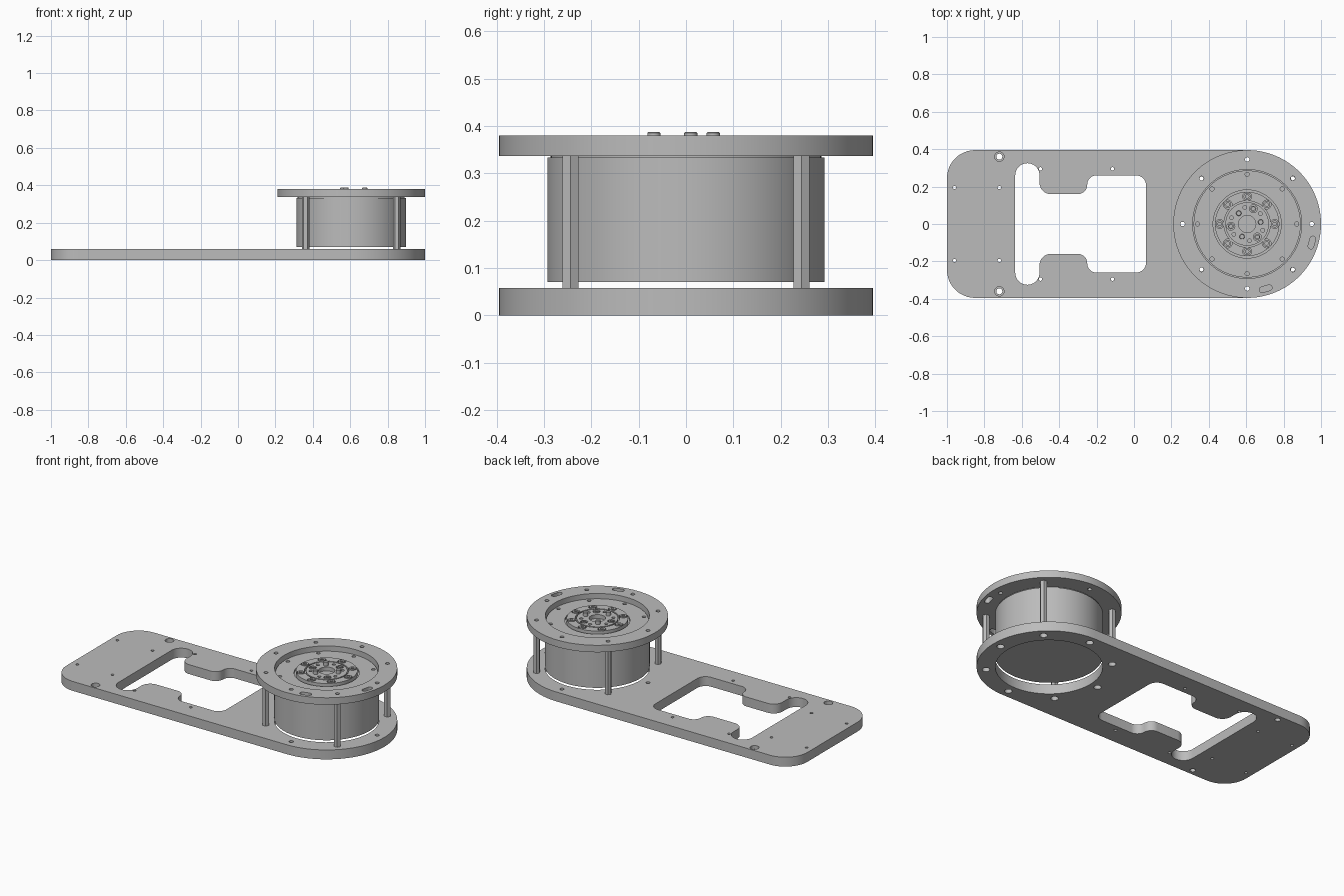
import bpy, bmesh
from math import sin, cos, pi, radians
from mathutils import Matrix

cube = bpy.data.objects.get("Cube")
if cube:
    bpy.data.objects.remove(cube)

grey = bpy.data.materials.new("machined grey")
grey.use_nodes = True
COLOUR = (0.5, 0.5, 0.5, 1)
grey.diffuse_color = COLOUR
grey.node_tree.nodes["Principled BSDF"].inputs["Base Color"].default_value = COLOUR

CX = 0.605       # drive axis
R = 0.395        # ring and plate end radius
BODY = 0.293     # motor radius
BASE_TOP, RING_LOW, RING_TOP = 0.058, 0.337, 0.38
FACE, HUB = 0.35, 0.364


def arc(x, y, r, a0, a1, n=12):
    return [(x + r * cos(radians(a0 + (a1 - a0) * i / n)),
             y + r * sin(radians(a0 + (a1 - a0) * i / n))) for i in range(n + 1)]


def circle(x, y, r, n=24):
    return arc(x, y, r, 0, 360, n)[:-1]


def polar(r, count, start=0):
    """Points spaced evenly around the drive axis."""
    return [(CX + r * cos(radians(start) + 2 * pi * i / count),
             r * sin(radians(start) + 2 * pi * i / count)) for i in range(count)]


def finish(name, mesh):
    mesh.materials.clear()
    mesh.materials.append(grey)
    obj = bpy.data.objects.new(name, mesh)
    bpy.context.collection.objects.link(obj)
    bpy.ops.object.select_all(action="DESELECT")
    obj.select_set(True)
    bpy.context.view_layer.objects.active = obj
    bpy.ops.object.shade_smooth_by_angle(angle=radians(30))
    return obj


def plate(name, loops, z0, z1):
    """Extrude an outline; further loops become through holes."""
    curve = bpy.data.curves.new(name, "CURVE")
    curve.dimensions, curve.fill_mode = "2D", "BOTH"
    curve.extrude = (z1 - z0) / 2
    for loop in loops:
        spline = curve.splines.new("POLY")
        spline.points.add(len(loop) - 1)
        for p, (x, y) in zip(spline.points, loop):
            p.co = (x, y, 0, 1)
        spline.use_cyclic_u = True
    temp = bpy.data.objects.new(name + "_outline", curve)
    bpy.context.collection.objects.link(temp)
    graph = bpy.context.evaluated_depsgraph_get()
    mesh = bpy.data.meshes.new_from_object(temp.evaluated_get(graph))
    bpy.data.objects.remove(temp)
    bm = bmesh.new()
    bm.from_mesh(mesh)
    bmesh.ops.remove_doubles(bm, verts=bm.verts, dist=1e-5)
    bmesh.ops.recalc_face_normals(bm, faces=bm.faces)
    bmesh.ops.translate(bm, verts=bm.verts, vec=(0, 0, (z0 + z1) / 2))
    bm.to_mesh(mesh)
    bm.free()
    return finish(name, mesh)


def lathe(name, profile, x, y, steps):
    """Revolve (radius, height) points about a vertical axis."""
    bm = bmesh.new()
    verts = [bm.verts.new((r, 0, z)) for r, z in profile]
    edges = [bm.edges.new(pair) for pair in zip(verts, verts[1:])]
    bmesh.ops.spin(bm, geom=verts + edges, axis=(0, 0, 1), cent=(0, 0, 0),
                   angle=2 * pi, steps=steps)
    bmesh.ops.remove_doubles(bm, verts=bm.verts, dist=1e-5)
    bmesh.ops.recalc_face_normals(bm, faces=bm.faces)
    bmesh.ops.translate(bm, verts=bm.verts, vec=(x, y, 0))
    mesh = bpy.data.meshes.new(name)
    bm.to_mesh(mesh)
    bm.free()
    return finish(name, mesh)


def drill(obj, holes):
    """Cut blind holes given as (points, radius, bottom, top)."""
    bm = bmesh.new()
    for points, r, z0, z1 in holes:
        for x, y in points:
            bmesh.ops.create_cone(bm, cap_ends=True, segments=20, radius1=r, radius2=r,
                                  depth=z1 - z0,
                                  matrix=Matrix.Translation((x, y, (z0 + z1) / 2)))
    mesh = bpy.data.meshes.new("drill")
    bm.to_mesh(mesh)
    bm.free()
    cutter = bpy.data.objects.new("drill", mesh)
    bpy.context.collection.objects.link(cutter)
    mod = obj.modifiers.new("drill", "BOOLEAN")
    mod.operation, mod.solver, mod.object = "DIFFERENCE", "EXACT", cutter
    bpy.context.view_layer.objects.active = obj
    # the bore must be evaluated before any shading modifier
    bpy.ops.object.modifier_move_to_index(modifier=mod.name, index=0)
    bpy.ops.object.modifier_apply(modifier=mod.name)
    bpy.data.objects.remove(cutter)
    obj.data.materials.clear()
    obj.data.materials.append(grey)


# Base plate: rounded tail, half-round drive end, shaped window and screw holes
outline = (arc(CX, 0, R, -90, 90, 48) + arc(-0.85, R - 0.15, 0.15, 90, 180)
           + arc(-0.85, 0.15 - R, 0.15, 180, 270))
half = (arc(0.01, 0.205, 0.055, 0, 90) + arc(-0.2, 0.21, 0.05, 90, 180)
        + arc(-0.3, 0.21, 0.05, 0, -90) + arc(-0.445, 0.22, 0.06, 270, 180)
        + arc(-0.57, 0.26, 0.065, 0, 180, 20))
window = half + [(x, -y) for x, y in reversed(half)]
small = [(x, s * y) for s in (1, -1)
         for x, y in ((-0.96, 0.195), (-0.72, 0.195), (-0.5, 0.295), (-0.115, 0.295))]
large = [(-0.72, 0.36), (-0.72, -0.36)]
bolts = polar(0.345, 8)
base = plate("base_plate",
             [outline, window, circle(CX, 0, BODY, 96)]
             + [circle(x, y, 0.009, 16) for x, y in small]
             + [circle(x, y, 0.016) for x, y in large]
             + [circle(x, y, 0.012, 20) for x, y in bolts], 0, BASE_TOP)
drill(base, [(large, 0.025, 0.035, 0.1), (bolts, 0.021, -0.05, 0.025)])


# Top ring with bolt holes and two tangential slots
def slot(angle, r=0.36, length=0.02, w=0.015):
    shape = arc(0, length, w, 0, 180, 8) + arc(0, -length, w, 180, 360, 8)
    c, s = cos(radians(angle)), sin(radians(angle))
    return [(CX + c * (r + x) - s * y, s * (r + x) + c * y) for x, y in shape]


plate("top_ring", [circle(CX, 0, R, 96), circle(CX, 0, BODY - 0.002, 96),
                   slot(-16), slot(-74)]
      + [circle(x, y, 0.012, 20) for x, y in bolts], RING_LOW, RING_TOP)

# Hollow hexagonal standoffs
for i, (x, y) in enumerate(polar(0.345, 4, 45)):
    plate(f"standoff_{i + 1}", [circle(x, y, 0.02, 6), circle(x, y, 0.011, 16)],
          BASE_TOP, RING_LOW)

# Motor body with a stepped face, bearing groove and raised hub
motor = lathe("motor_body", [
    (0, 0.07), (BODY, 0.07), (BODY, 0.333), (0.286, 0.333), (0.286, FACE),
    (0.182, FACE), (0.182, FACE - 0.012), (0.172, FACE - 0.012), (0.172, HUB),
    (0.124, HUB), (0.124, FACE - 0.005), (0.116, FACE - 0.005), (0.116, HUB),
    (0.046, HUB), (0.046, FACE - 0.01), (0, FACE - 0.01)], CX, 0, 96)
outer = polar(0.147, 8)
inner = polar(0.088, 3, 68)
drill(motor, [(polar(0.265, 8), 0.011, 0.32, 0.4),
              (outer, 0.0235, FACE, 0.4),
              (inner, 0.021, FACE, 0.4),
              (polar(0.09, 6, 38), 0.01, 0.335, 0.4)])

# Socket screws in the hub
for label, points, r in (("hub_screw", outer, 0.019), ("centre_screw", inner, 0.016)):
    for i, (x, y) in enumerate(points):
        lathe(f"{label}_{i + 1}", [(0, FACE), (r, FACE), (r, HUB + 0.004), (0.009, HUB + 0.004),
                                   (0.009, FACE + 0.004), (0, FACE + 0.004)], x, y, 20)

# Drive pins standing above the ring
for i, (x, y) in enumerate(polar(0.073, 3, 8)):
    lathe(f"drive_pin_{i + 1}", [(0, FACE), (0.014, FACE), (0.014, 0.385), (0.012, 0.387),
                                 (0, 0.387)], x, y, 20)
